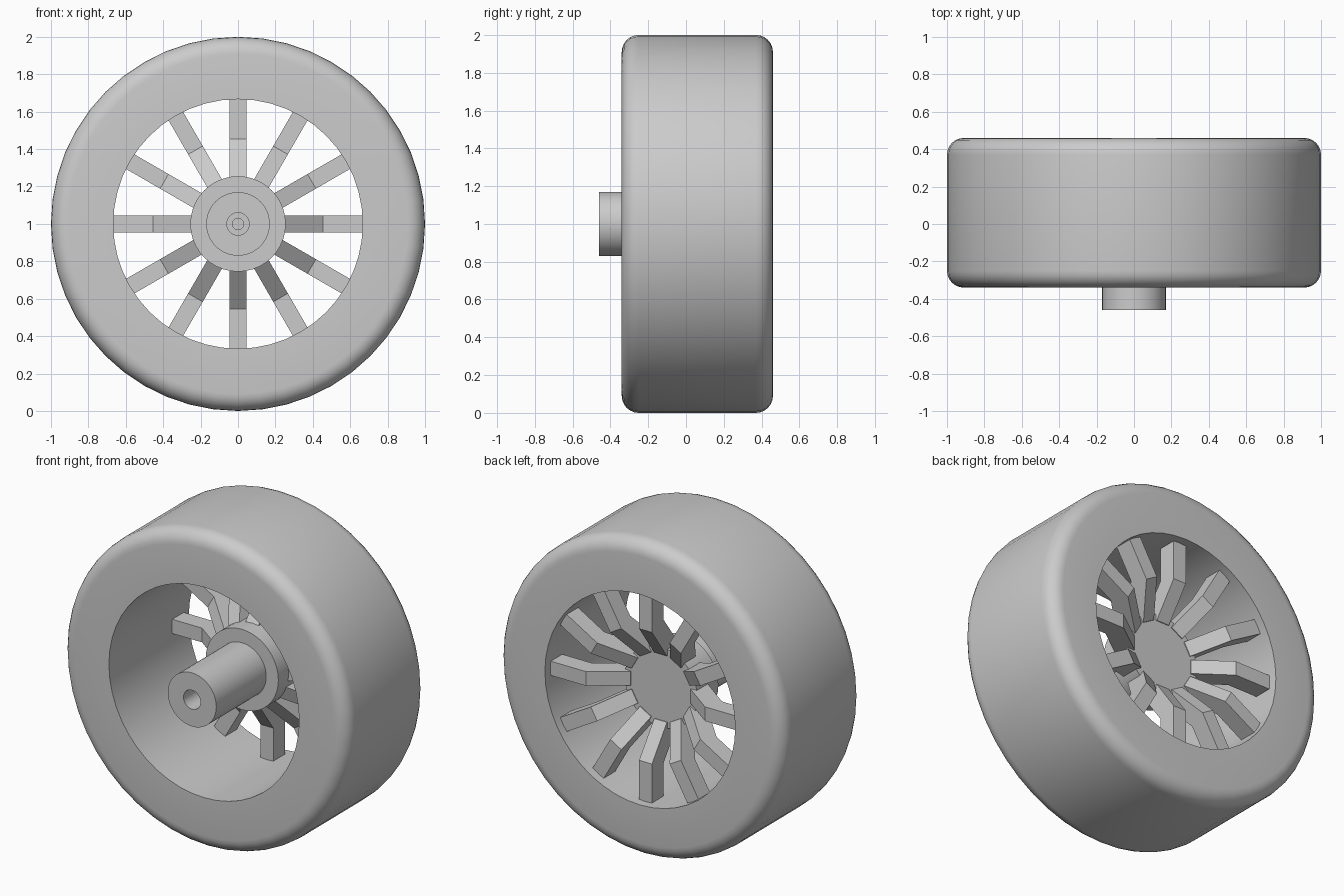
import bpy, bmesh, math
from mathutils import Matrix, Vector

cube = bpy.data.objects.get("Cube")
if cube:
    bpy.data.objects.remove(cube)

grey = bpy.data.materials.new("plain_grey")
grey.use_nodes = True
grey.diffuse_color = (0.6, 0.6, 0.6, 1)
grey.node_tree.nodes["Principled BSDF"].inputs["Base Color"].default_value = (0.6, 0.6, 0.6, 1)

AXLE = Vector((0, 0, 1))


def finish(bm, name):
    """Turn a bmesh into a smooth-by-angle object in the shared grey."""
    bmesh.ops.recalc_face_normals(bm, faces=bm.faces)
    mesh = bpy.data.meshes.new(name)
    bm.to_mesh(mesh)
    bm.free()
    mesh.materials.append(grey)
    obj = bpy.data.objects.new(name, mesh)
    bpy.context.collection.objects.link(obj)
    bpy.ops.object.select_all(action='DESELECT')
    obj.select_set(True)
    bpy.context.view_layer.objects.active = obj
    bpy.ops.object.shade_smooth_by_angle(angle=math.radians(30))
    return obj


def lathe(name, profile, steps, closed=False):
    """Spin (radius, y) points around the axle."""
    bm = bmesh.new()
    verts = [bm.verts.new((0, y, 1 + r)) for r, y in profile]
    pairs = list(zip(verts, verts[1:]))
    if closed:
        pairs.append((verts[-1], verts[0]))
    edges = [bm.edges.new(p) for p in pairs]
    bmesh.ops.spin(bm, geom=verts + edges, cent=AXLE, axis=(0, 1, 0),
                   angle=math.tau, steps=steps)
    bmesh.ops.remove_doubles(bm, verts=bm.verts, dist=0.0005)
    return finish(bm, name)


# Tyre: thick ring with rounded shoulders
FRONT, BACK, BORE, ROUND = -0.34, 0.46, 0.667, 0.09


def shoulder(y, start):
    angles = [math.radians(start + 15 * i) for i in range(7)]
    return [(1 - ROUND + ROUND * math.cos(a), y + ROUND * math.sin(a)) for a in angles]


tyre_profile = ([(BORE, FRONT)] + shoulder(FRONT + ROUND, -90)
                + shoulder(BACK - ROUND, 0) + [(BORE, BACK)])
lathe("tyre", tyre_profile, 48, closed=True)

# Hub disc and hollow-ended axle shaft
lathe("hub", [(0, 0.04), (0.255, 0.04), (0.255, 0.25), (0, 0.25)], 40)
lathe("axle_shaft", [(0, -0.15), (0.03, -0.15), (0.03, -0.24), (0.06, -0.24),
                     (0.06, -0.46), (0.17, -0.46), (0.17, 0.06), (0, 0.06)], 40)

# Twelve cranked spokes: sloped near the hub, flat near the tyre
HALF_WIDTH = 0.045
spoke_profile = [(0.21, 0.11), (0.455, 0.29), (0.675, 0.29),
                 (0.675, 0.405), (0.417, 0.405), (0.21, 0.255)]
for i in range(12):
    bm = bmesh.new()
    face = bm.faces.new([bm.verts.new((-HALF_WIDTH, y, r)) for r, y in spoke_profile])
    side = bmesh.ops.extrude_face_region(bm, geom=[face])["geom"]
    bmesh.ops.translate(bm, vec=(2 * HALF_WIDTH, 0, 0),
                        verts=[g for g in side if isinstance(g, bmesh.types.BMVert)])
    turn = Matrix.Translation(AXLE) @ Matrix.Rotation(math.tau * i / 12, 4, 'Y')
    bmesh.ops.transform(bm, matrix=turn, verts=bm.verts)
    finish(bm, f"spoke_{i + 1}")
